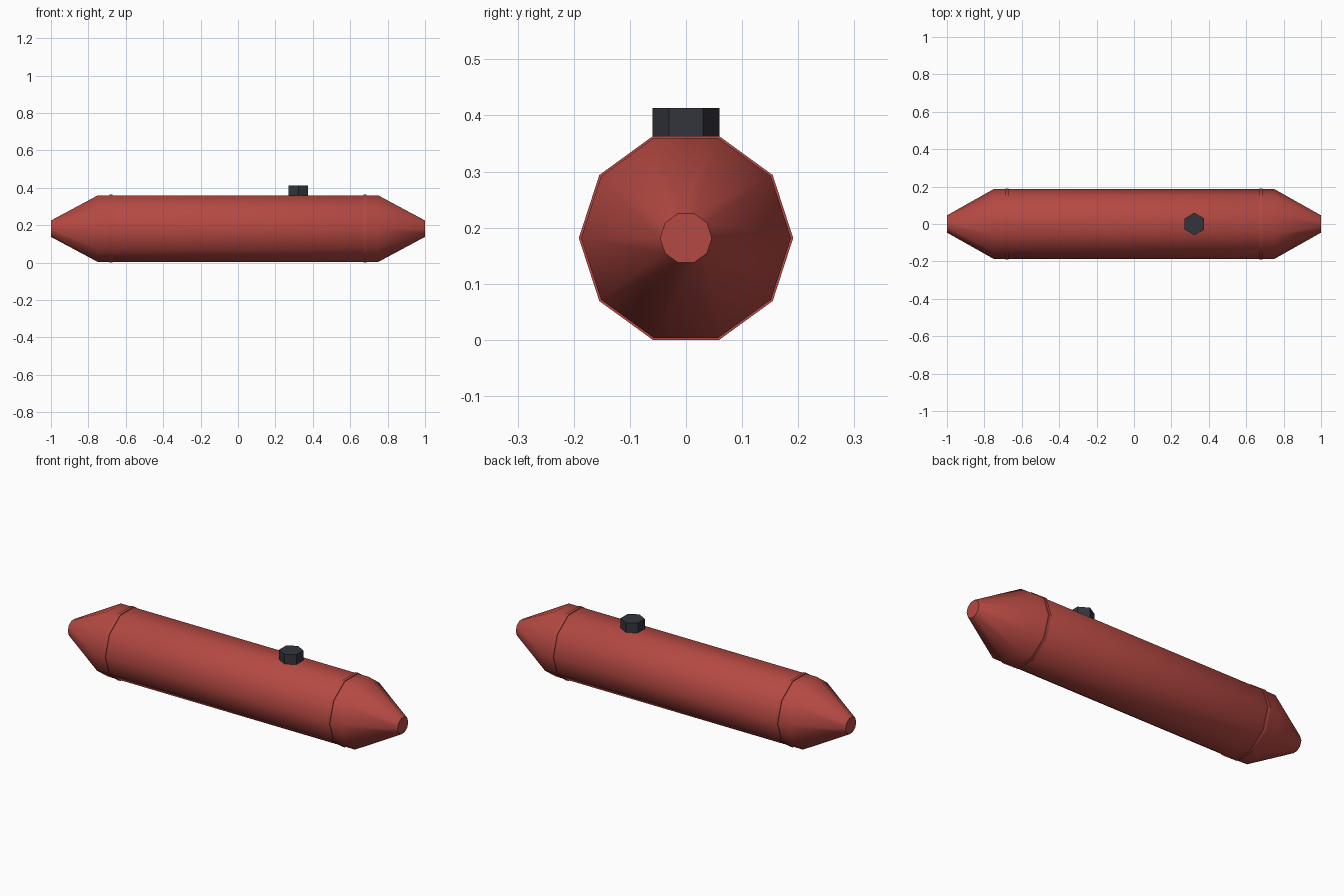
import bpy
import bmesh
from math import cos, sin, tau, radians

cube = bpy.data.objects.get("Cube")
if cube:
    bpy.data.objects.remove(cube, do_unlink=True)


def make_material(name, rgb):
    mat = bpy.data.materials.new(name)
    mat.use_nodes = True
    color = (*rgb, 1)
    mat.diffuse_color = color
    bsdf = mat.node_tree.nodes["Principled BSDF"]
    bsdf.inputs["Base Color"].default_value = color
    bsdf.inputs["Roughness"].default_value = 0.6
    return mat


def turned_part(name, profile, sides, material, place, smooth=True):
    """Closed solid from (distance along axis, radius) stations."""
    bm = bmesh.new()
    rings = []
    for along, radius in profile:
        angles = [tau * i / sides for i in range(sides)]
        rings.append([bm.verts.new(place(along, radius * cos(a), radius * sin(a)))
                      for a in angles])
    for a, b in zip(rings, rings[1:]):
        for i in range(sides):
            j = (i + 1) % sides
            bm.faces.new((a[i], a[j], b[j], b[i]))
    bm.faces.new(rings[0])
    bm.faces.new(rings[-1])
    bmesh.ops.recalc_face_normals(bm, faces=bm.faces)
    mesh = bpy.data.meshes.new(name)
    bm.to_mesh(mesh)
    bm.free()
    mesh.materials.append(material)
    obj = bpy.data.objects.new(name, mesh)
    bpy.context.collection.objects.link(obj)
    if smooth:
        bpy.ops.object.select_all(action='DESELECT')
        obj.select_set(True)
        bpy.context.view_layer.objects.active = obj
        bpy.ops.object.shade_smooth_by_angle(angle=radians(50))
    return obj


red = make_material("painted red", (0.46, 0.066, 0.055))
dark = make_material("dark grey", (0.034, 0.036, 0.046))

AXIS_Z = 0.1815
BODY_R = 0.187
BAND_R = 0.191


def lengthwise(along, u, v):
    return (along, u, AXIS_Z + v)


def upright(along, u, v):
    return (0.323 + v, u, along)


# Tank body with tapered ends
turned_part("tank_body",
            [(-1, 0.046), (-0.75, BODY_R), (0.75, BODY_R), (1, 0.046)],
            10, red, lengthwise)

# Thin raised bands near both ends
for side, x in (("right", -0.68), ("left", 0.68)):
    turned_part(side + "_band", [(x - 0.008, BAND_R), (x + 0.008, BAND_R)],
                10, red, lengthwise)

# Hexagonal filler cap on top
turned_part("filler_cap", [(0.35, 0.06), (0.413, 0.06)], 6, dark, upright, smooth=False)
